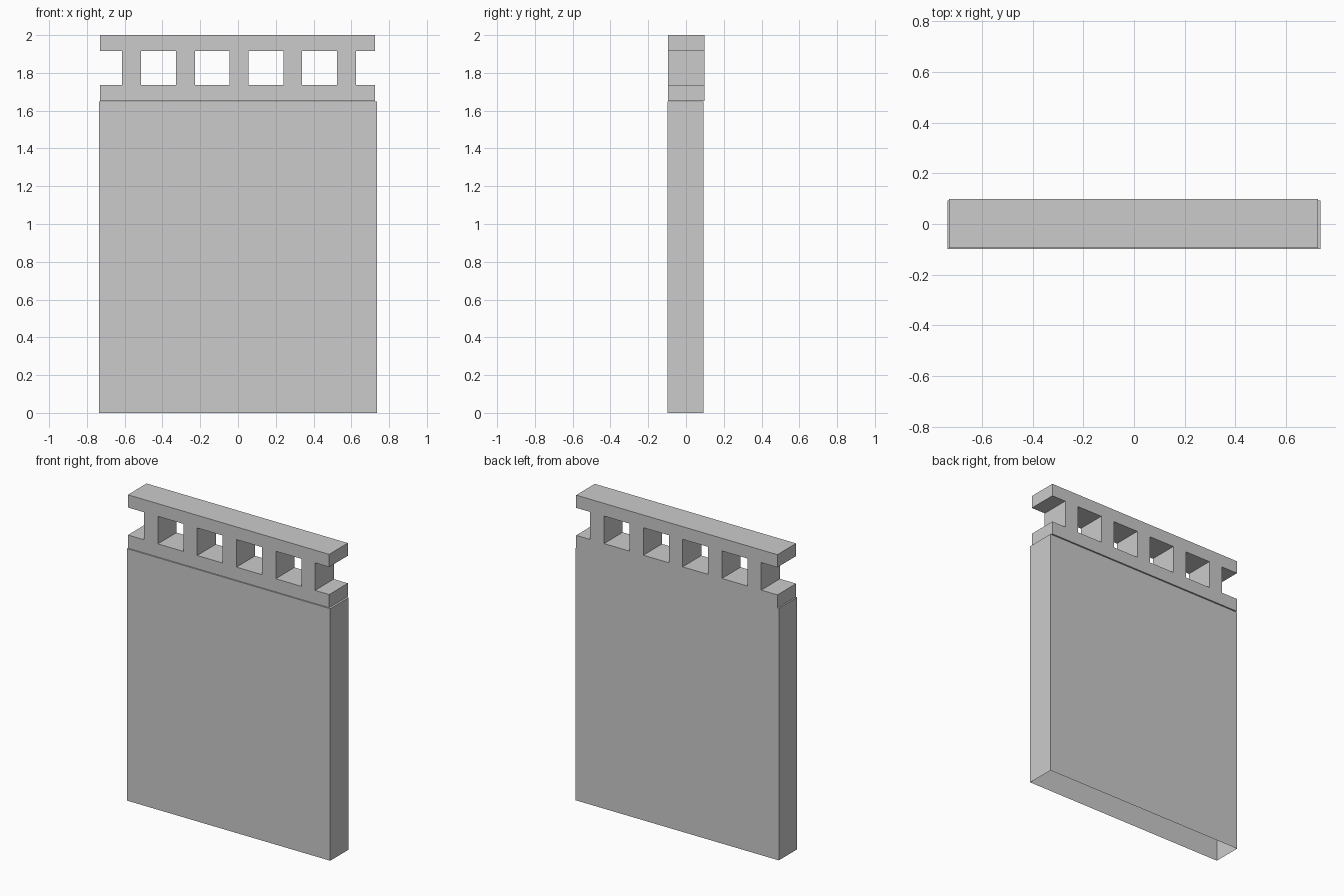
import bpy, bmesh

if "Cube" in bpy.data.objects:
    bpy.data.objects.remove(bpy.data.objects["Cube"])


def finish(name, bm):
    me = bpy.data.meshes.new(name)
    bm.to_mesh(me)
    bm.free()
    ob = bpy.data.objects.new(name, me)
    bpy.context.collection.objects.link(ob)
    return ob


# Wall panel: hollow box, open underneath
bm = bmesh.new()
bmesh.ops.create_cube(bm, size=1)
for v in bm.verts:
    v.co.x *= 1.472
    v.co.y = v.co.y * 0.19 - 0.003
    v.co.z = (v.co.z + 0.5) * 1.648
bottom = [f for f in bm.faces if f.normal.z < -0.9]
bmesh.ops.delete(bm, geom=bottom, context='FACES_ONLY')
finish("wall_panel", bm)

# Railing: two bars joined by five posts, laid out as a grid of cells
post_width = 0.1
xs = [-0.73]
for i in range(5):
    centre = -0.563 + i * 0.2843
    xs += [centre - post_width / 2, centre + post_width / 2]
xs.append(0.726)
zs = [1.651, 1.737, 1.917, 2.0]

bm = bmesh.new()
grid = [[bm.verts.new((x, 0.0015, z)) for z in zs] for x in xs]
for i in range(len(xs) - 1):
    for j in range(3):
        if j != 1 or i % 2 == 1:
            bm.faces.new((grid[i][j], grid[i + 1][j],
                          grid[i + 1][j + 1], grid[i][j + 1]))
railing = finish("railing", bm)
thick = railing.modifiers.new("thickness", 'SOLIDIFY')
thick.thickness = 0.193
thick.offset = 0
